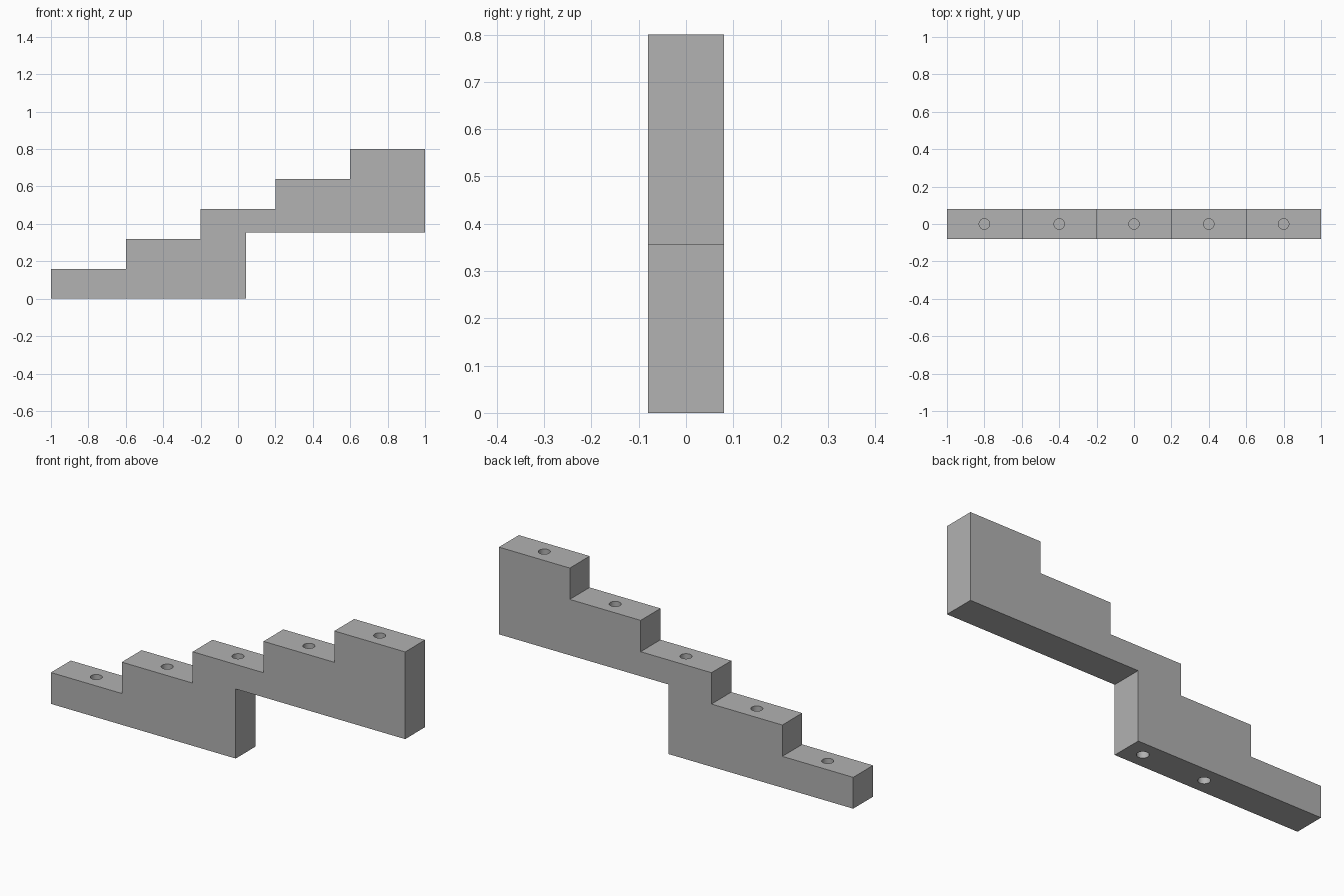
import bpy
import bmesh
from math import radians

cube = bpy.data.objects.get("Cube")
if cube:
    bpy.data.objects.remove(cube, do_unlink=True)

STEPS, RUN, RISE = 5, 0.4, 0.16
HALF_WIDTH = 0.08
NOTCH_X, NOTCH_Z = 0.043, 0.355
HOLE_RADIUS, HOLE_DEPTH = 0.028, 0.1

grey = bpy.data.materials.new("plain grey")
grey.use_nodes = True
colour = (0.445, 0.445, 0.445, 1)
grey.diffuse_color = colour
grey.node_tree.nodes["Principled BSDF"].inputs["Base Color"].default_value = colour

# Stepped side profile: underside with its notch, then the treads from the top down
profile = [(-1, 0), (NOTCH_X, 0), (NOTCH_X, NOTCH_Z), (1, NOTCH_Z)]
for i in reversed(range(STEPS)):
    left = -1 + i * RUN
    top = (i + 1) * RISE
    profile += [(left + RUN, top), (left, top)]

# Extrude the profile across the width
bm = bmesh.new()
face = bm.faces.new([bm.verts.new((x, -HALF_WIDTH, z)) for x, z in profile])
extruded = bmesh.ops.extrude_face_region(bm, geom=[face])["geom"]
moved = [v for v in extruded if isinstance(v, bmesh.types.BMVert)]
bmesh.ops.translate(bm, verts=moved, vec=(0, 2 * HALF_WIDTH, 0))
bmesh.ops.recalc_face_normals(bm, faces=bm.faces)
mesh = bpy.data.meshes.new("stair_stringer")
bm.to_mesh(mesh)
bm.free()
stringer = bpy.data.objects.new("stair_stringer", mesh)
bpy.context.collection.objects.link(stringer)
mesh.materials.append(grey)


def drill(x, z):
    """Cut a blind round hole centred on the surface at height z."""
    bpy.ops.mesh.primitive_cylinder_add(
        vertices=32, radius=HOLE_RADIUS, depth=2 * HOLE_DEPTH, location=(x, 0, z))
    cutter = bpy.context.object
    cutter.name = "hole_cutter"
    cutter.hide_render = True
    cutter.data.materials.append(grey)
    cut = stringer.modifiers.new("hole", 'BOOLEAN')
    cut.operation = 'DIFFERENCE'
    cut.solver = 'EXACT'
    cut.object = cutter
    bpy.context.view_layer.objects.active = stringer
    bpy.ops.object.modifier_apply(modifier=cut.name)
    bpy.data.objects.remove(cutter, do_unlink=True)


# Dowel holes in the middle of each tread
for i in range(STEPS):
    drill(-1 + (i + 0.5) * RUN, (i + 1) * RISE)

# Dowel holes in the foot
for x in (-0.05, -0.4):
    drill(x, 0)

# Round hole walls, crisp edges elsewhere
bpy.ops.object.select_all(action='DESELECT')
stringer.select_set(True)
bpy.context.view_layer.objects.active = stringer
bpy.ops.object.shade_smooth_by_angle(angle=radians(30))
